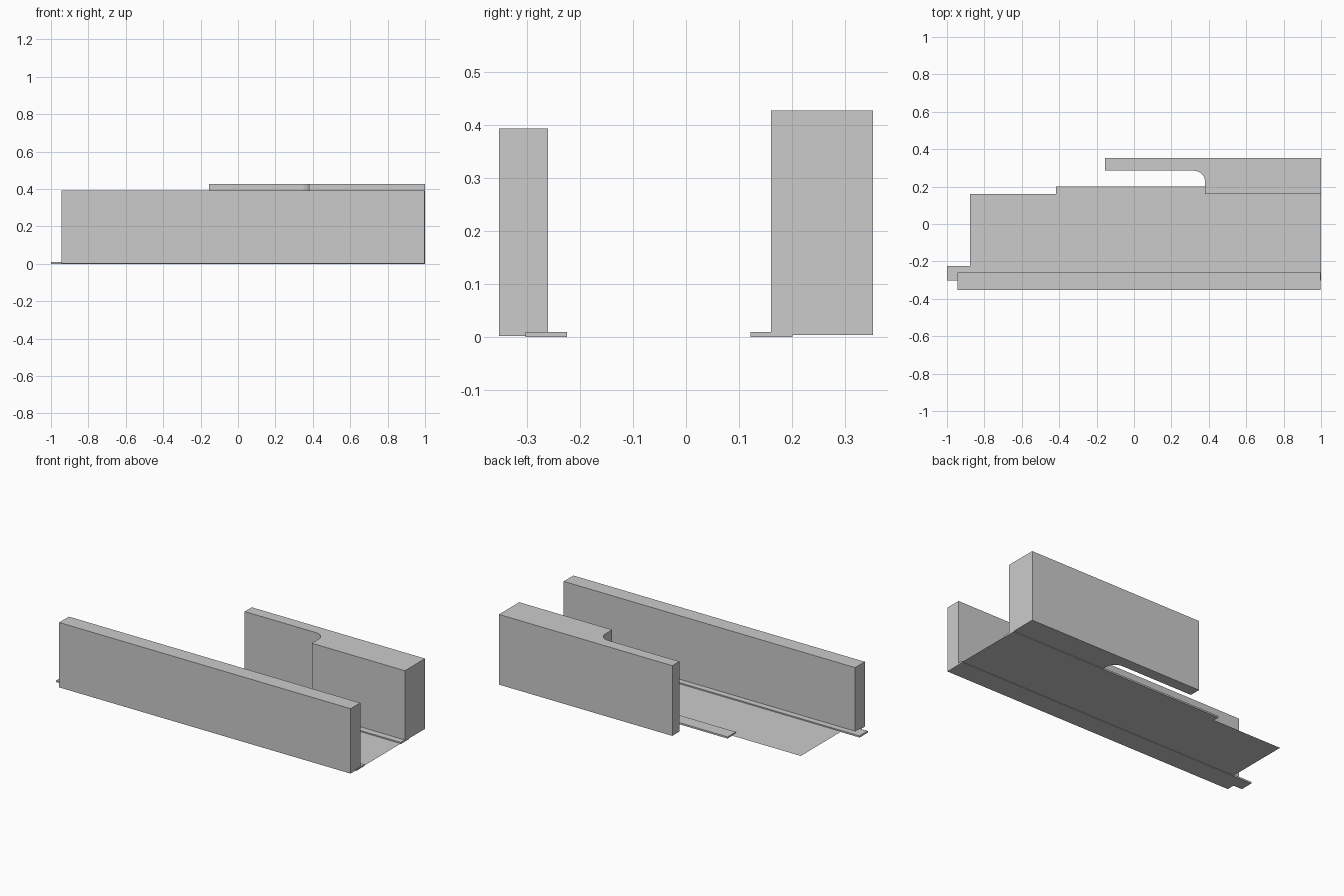
import bpy, bmesh, math

if "Cube" in bpy.data.objects:
    bpy.data.objects.remove(bpy.data.objects["Cube"])


def prism(name, outline, z0, z1):
    """Extrude a flat outline upward; equal heights give a single sheet."""
    bm = bmesh.new()
    face = bm.faces.new([bm.verts.new((x, y, z0)) for x, y in outline])
    if z1 > z0:
        ext = bmesh.ops.extrude_face_region(bm, geom=[face], use_keep_orig=True)
        verts = [g for g in ext["geom"] if isinstance(g, bmesh.types.BMVert)]
        bmesh.ops.translate(bm, verts=verts, vec=(0, 0, z1 - z0))
        bmesh.ops.recalc_face_normals(bm, faces=bm.faces[:])
    mesh = bpy.data.meshes.new(name)
    bm.to_mesh(mesh)
    bm.free()
    obj = bpy.data.objects.new(name, mesh)
    bpy.context.collection.objects.link(obj)
    return obj


def rect(x0, x1, y0, y1):
    return [(x0, y0), (x1, y0), (x1, y1), (x0, y1)]


# Long front wall
prism("front_wall", rect(-0.945, 0.997, -0.352, -0.26), 0.002, 0.393)

# Thin ledges running along the foot of each wall
prism("front_ledge", rect(-1.0, 1.0, -0.302, -0.224), 0.0, 0.01)
prism("back_ledge", rect(-0.417, 1.0, 0.121, 0.2), 0.0, 0.01)

# Floor sheet between the walls
prism("floor", rect(-0.877, 1.0, -0.26, 0.16), 0.003, 0.003)

# Stepped back wall with a rounded inside corner
r, step_x, arm_y = 0.06, 0.38, 0.285
corner = [(step_x - r + r * math.cos(a), arm_y - r + r * math.sin(a))
          for a in (math.radians(90 * i / 8) for i in range(9))]
outline = ([(1.0, 0.352), (-0.155, 0.352), (-0.155, arm_y)]
           + corner[::-1] + [(step_x, 0.16), (1.0, 0.16)])
prism("back_wall", outline, 0.004, 0.427)
